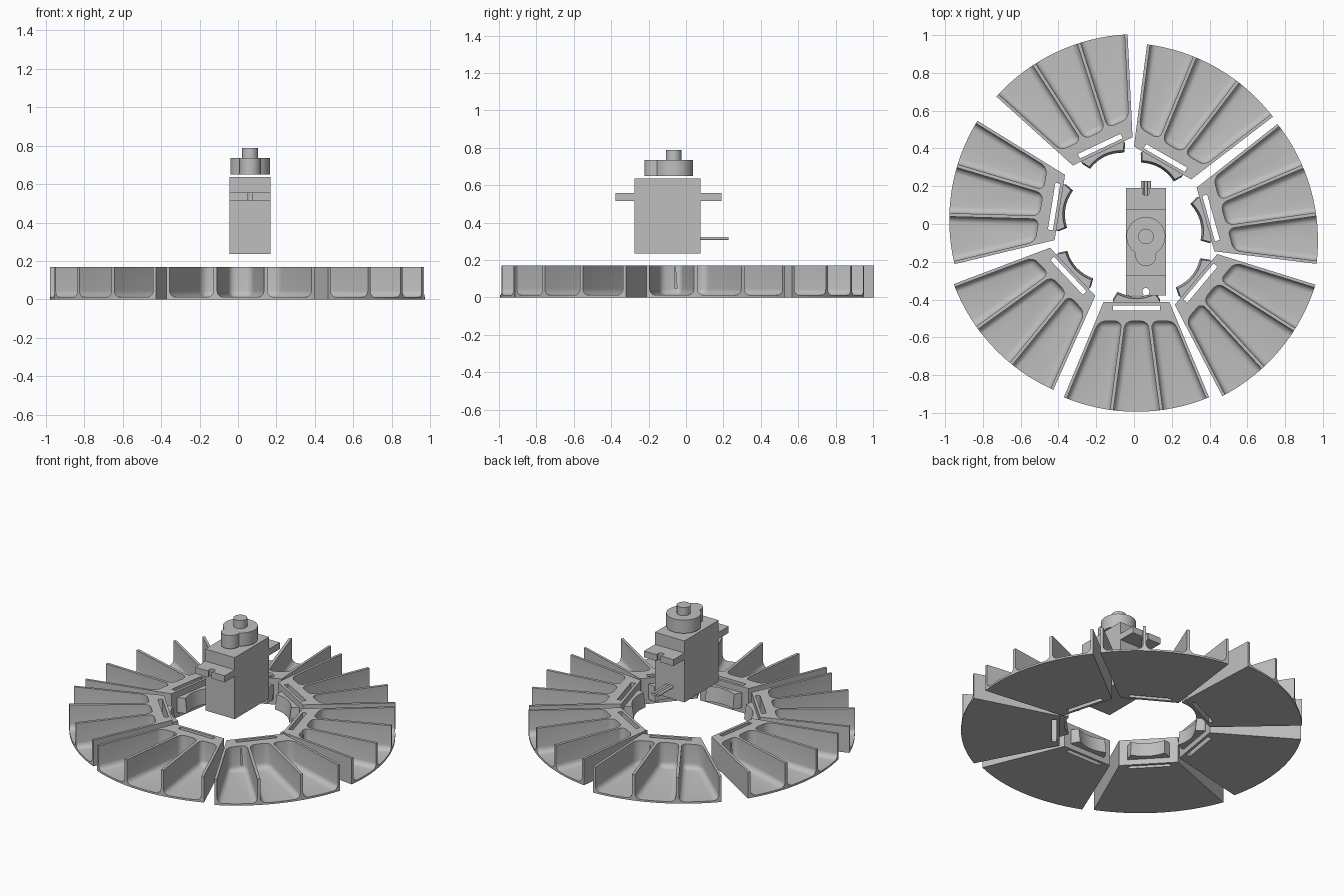
import bpy, bmesh, math
from mathutils import Matrix, Vector

old = bpy.data.objects.get("Cube")
if old:
    bpy.data.objects.remove(old, do_unlink=True)

grey = bpy.data.materials.new("light grey")
grey.use_nodes = True
COLOUR = (0.52, 0.52, 0.52, 1)
grey.diffuse_color = COLOUR
grey.node_tree.nodes["Principled BSDF"].inputs["Base Color"].default_value = COLOUR


def finish(name, bm):
    bmesh.ops.recalc_face_normals(bm, faces=bm.faces[:])
    mesh = bpy.data.meshes.new(name)
    bm.to_mesh(mesh)
    bm.free()
    mesh.materials.append(grey)
    ob = bpy.data.objects.new(name, mesh)
    bpy.context.scene.collection.objects.link(ob)
    return ob


def prism(bm, outline, z0, z1):
    """Extrude a flat outline between two heights."""
    face = bm.faces.new([bm.verts.new((x, y, z0)) for x, y in outline])
    up = bmesh.ops.extrude_face_region(bm, geom=[face])["geom"]
    for v in up:
        if isinstance(v, bmesh.types.BMVert):
            v.co.z = z1


def block(name, x, y, z):
    bm = bmesh.new()
    prism(bm, [(x[0], y[0]), (x[1], y[0]), (x[1], y[1]), (x[0], y[1])], *z)
    return finish(name, bm)


def cylinder(name, r, centre, depth, axis="Z", sides=32):
    bm = bmesh.new()
    m = Matrix.Translation(centre)
    if axis == "Y":
        m = m @ Matrix.Rotation(math.pi / 2, 4, "X")
    bmesh.ops.create_cone(bm, cap_ends=True, segments=sides, radius1=r, radius2=r,
                          depth=depth, matrix=m)
    return finish(name, bm)


def combine(ob, others, operation):
    """Apply booleans and drop the helper objects."""
    for other in others:
        other.hide_render = True
        mod = ob.modifiers.new("cut", "BOOLEAN")
        mod.operation, mod.solver, mod.object = operation, "EXACT", other
    graph = bpy.context.evaluated_depsgraph_get()
    mesh = bpy.data.meshes.new_from_object(ob.evaluated_get(graph))
    ob.modifiers.clear()
    ob.data = mesh
    for other in others:
        bpy.data.objects.remove(other, do_unlink=True)


def smooth(ob):
    bpy.ops.object.select_all(action="DESELECT")
    ob.select_set(True)
    bpy.context.view_layer.objects.active = ob
    bpy.ops.object.shade_smooth_by_angle(angle=math.radians(30))


# Ring segment: solid sector with a straight inner edge (local +x is outward)
HALF, INNER, HEIGHT, FLOOR = math.radians(22.6), 0.42, 0.17, 0.012
arc = [(math.cos(HALF * i / 8), math.sin(HALF * i / 8)) for i in range(-8, 9)]
side = INNER * math.tan(HALF)
bm = bmesh.new()
prism(bm, [(INNER, -side)] + arc + [(INNER, side)], 0, HEIGHT)
segment = finish("ring_segment", bm)


# Rounded pockets between the ribs, open at the rim
def pocket(a0, a1, gap0, gap1):
    def at(u, a, gap):
        return (u, u * math.tan(a) + gap / math.cos(a))
    bm = bmesh.new()
    prism(bm, [at(0.52, a0, gap0), at(1.1, a0, gap0), at(1.1, a1, -gap1),
               at(0.52, a1, -gap1)], FLOOR, 0.3)
    edges = []
    for e in bm.edges:
        mid = (e.verts[0].co + e.verts[1].co) / 2
        upright = abs(e.verts[0].co.z - e.verts[1].co.z) > 0.1
        if mid.x < 1.05 and (upright or mid.z < 0.1):
            edges.append(e)
    bmesh.ops.bevel(bm, geom=edges, offset=0.035, segments=5, profile=0.5, affect="EDGES")
    return finish("pocket_cutter", bm)


third = HALF / 3
cutters = [pocket(-HALF, -third, 0.016, 0.009), pocket(-third, third, 0.009, 0.009),
           pocket(third, HALF, 0.009, 0.016)]
cutters.append(block("slot_cutter", (0.437, 0.464), (-0.125, 0.125), (-0.1, 0.3)))
combine(segment, cutters, "DIFFERENCE")

# Concave clip on the inner edge
bm = bmesh.new()
curve = [(0.39 - 0.025 * (i / 4) ** 2, 0.1 * i / 4) for i in range(-4, 5)]
prism(bm, [(0.425, -0.125), (0.405, -0.125)] + curve + [(0.405, 0.125), (0.425, 0.125)],
      0.035, 0.13)
for v in bm.verts:
    if v.co.z > 0.1 and v.co.x < 0.41:
        v.co.x += 0.012
combine(segment, [finish("clip", bm)], "UNION")
smooth(segment)

# Seven segments, each slightly off the common centre: x, y, heading
places = [(0.013, 0.006, -90), (0.006, -0.024, -39.9), (-0.026, -0.089, 15.6),
          (-0.058, -0.041, 60.1), (0.014, 0.005, 115.35), (0.022, 0.021, 170.9),
          (-0.019, 0.035, 223.3)]
for i, (x, y, heading) in enumerate(places):
    ob = segment
    if i:
        ob = bpy.data.objects.new(f"ring_segment_{i + 1}", segment.data)
        bpy.context.scene.collection.objects.link(ob)
    ob.location = (x, y, 0)
    ob.rotation_euler.z = math.radians(heading)

# Motor case and mounting flange with a keyhole at each end
CX = 0.063
block("motor_case", (CX - 0.106, CX + 0.106), (-0.275, 0.078), (0.236, 0.636))
flange = block("mounting_flange", (CX - 0.106, CX + 0.106), (-0.378, 0.19), (0.515, 0.557))
holes = []
for end, hole in ((-0.4, -0.358), (0.21, 0.17)):
    holes.append(cylinder("hole_cutter", 0.019, (CX, hole, 0.53), 0.2))
    holes.append(block("notch_cutter", (CX - 0.012, CX + 0.012),
                       sorted((end, hole)), (0.45, 0.6)))
combine(flange, holes, "DIFFERENCE")

# Gear housing, output shaft
smooth(cylinder("gear_housing", 0.103, (CX, -0.066, 0.693), 0.086, sides=48))
smooth(cylinder("small_gear_housing", 0.055, (CX, -0.168, 0.693), 0.086))
smooth(cylinder("output_shaft", 0.041, (CX, -0.066, 0.72), 0.138))

# Three cable leads at the back
for i in (-1, 0, 1):
    smooth(cylinder(f"cable_lead_{i + 2}", 0.009, (CX + 0.018 * i, 0.15, 0.315),
                    0.155, axis="Y", sides=16))
